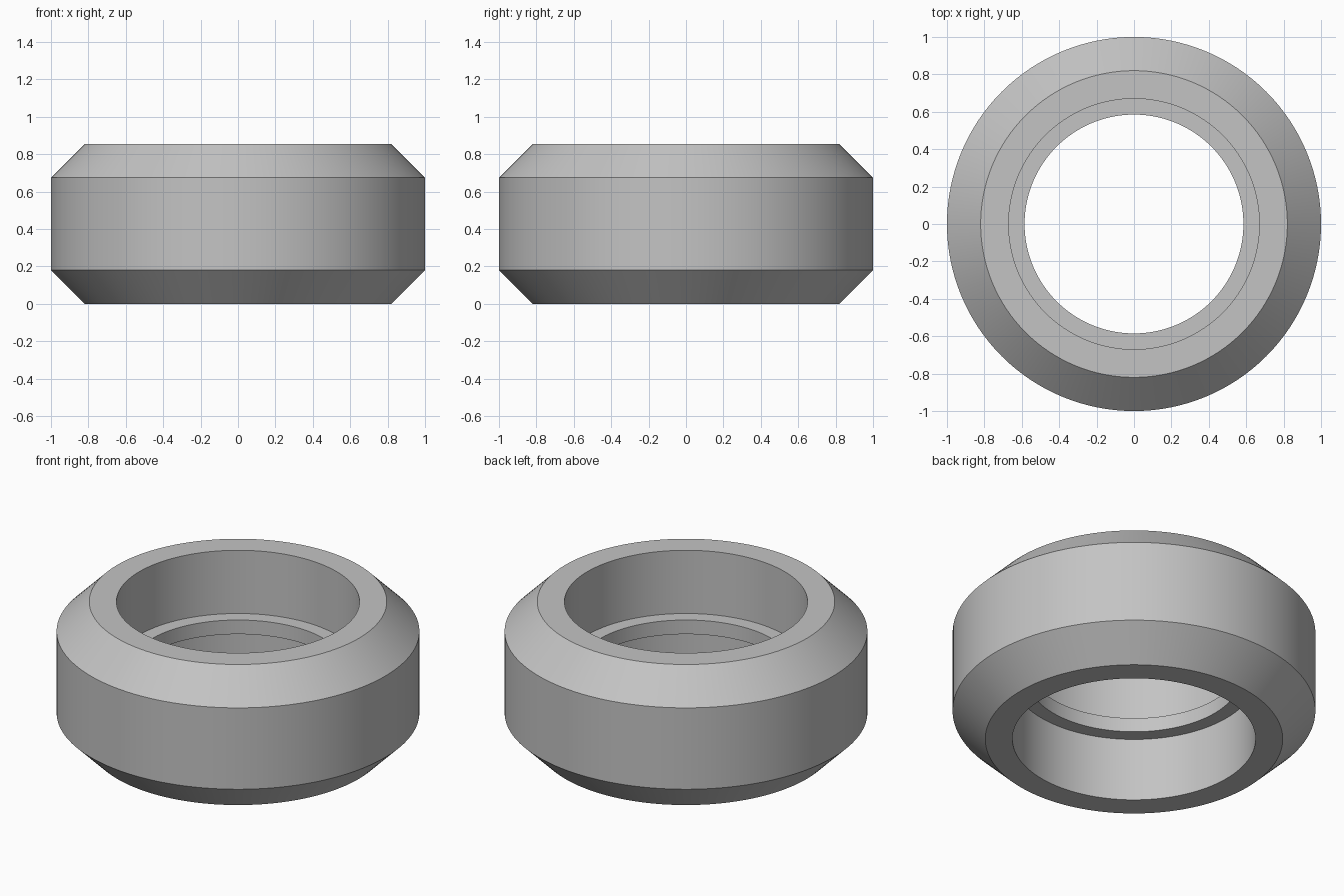
import bpy
import bmesh
import math

cube = bpy.data.objects.get("Cube")
if cube:
    bpy.data.objects.remove(cube, do_unlink=True)

# Plain grey material
grey = bpy.data.materials.new("light_grey")
grey.use_nodes = True
colour = (0.55, 0.55, 0.55, 1)
grey.diffuse_color = colour
grey.node_tree.nodes["Principled BSDF"].inputs["Base Color"].default_value = colour

# Main dimensions
HEIGHT = 0.855
CHAMFER = 0.18
OUTER, BORE, RIB = 1.0, 0.67, 0.585
RIB_HALF = 0.043
SEGMENTS = 128

# Lower half of the cross-section, mirrored in height to close the loop
mid = HEIGHT / 2
lower = [(RIB, mid - RIB_HALF), (BORE, mid - RIB_HALF), (BORE, 0),
         (OUTER - CHAMFER, 0), (OUTER, CHAMFER)]
profile = lower + [(r, HEIGHT - z) for r, z in reversed(lower)]

# Chamfered ring with a counterbore on each side of a thin inner rib
bm = bmesh.new()
rings = []
for i in range(SEGMENTS):
    a = 2 * math.pi * i / SEGMENTS
    rings.append([bm.verts.new((r * math.cos(a), r * math.sin(a), z))
                  for r, z in profile])
count = len(profile)
for i, ring in enumerate(rings):
    following = rings[(i + 1) % SEGMENTS]
    for j in range(count):
        k = (j + 1) % count
        bm.faces.new((ring[j], following[j], following[k], ring[k]))
bmesh.ops.recalc_face_normals(bm, faces=bm.faces)
mesh = bpy.data.meshes.new("chamfered_ring")
bm.to_mesh(mesh)
bm.free()
mesh.materials.append(grey)

ring_object = bpy.data.objects.new("chamfered_ring", mesh)
bpy.context.collection.objects.link(ring_object)
bpy.ops.object.select_all(action='DESELECT')
ring_object.select_set(True)
bpy.context.view_layer.objects.active = ring_object
bpy.ops.object.shade_smooth_by_angle(angle=math.radians(30))
